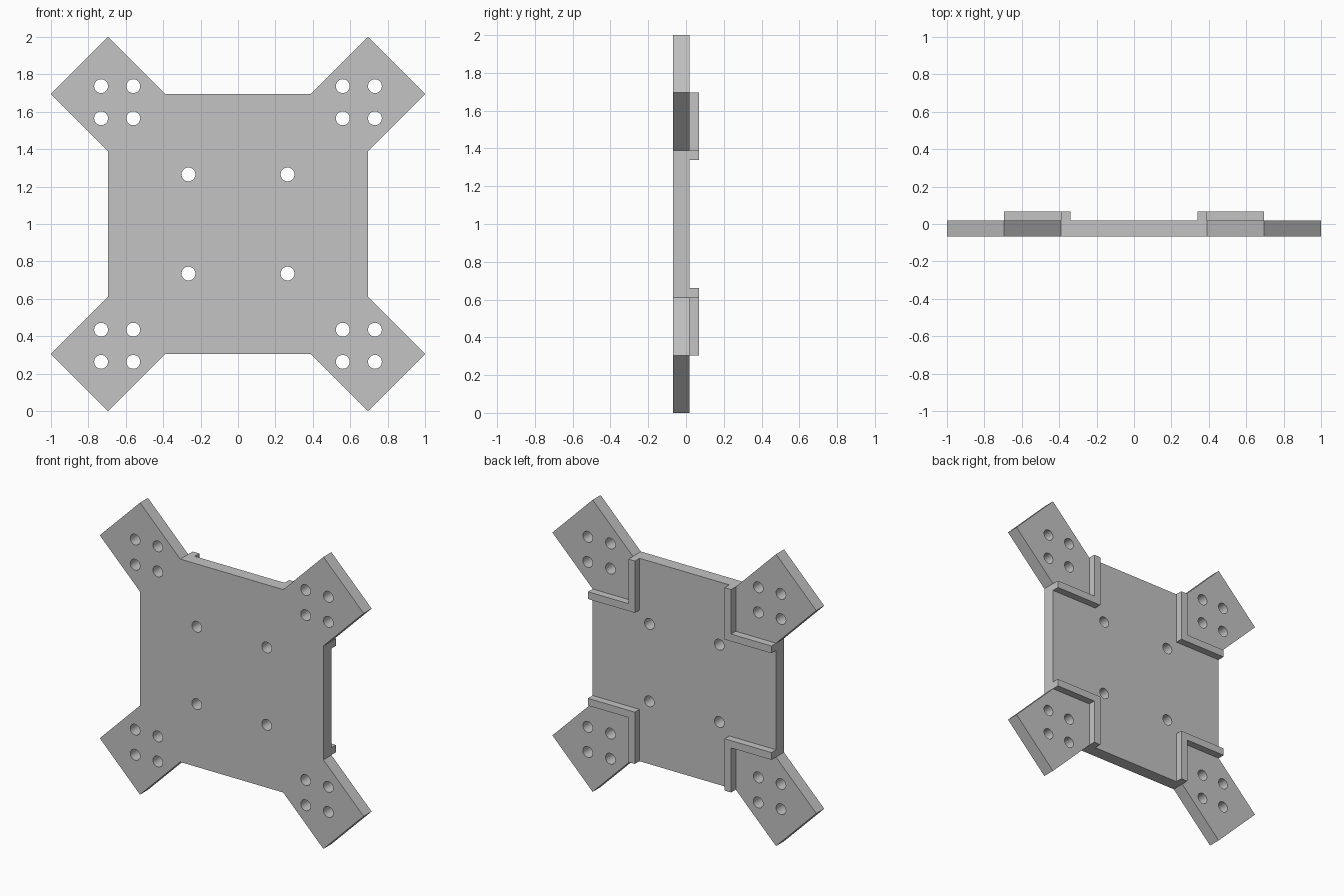
import bpy, bmesh, math

if "Cube" in bpy.data.objects:
    bpy.data.objects.remove(bpy.data.objects["Cube"])

BACK_RIB, BACK_PLATE, FRONT = 0.068, 0.018, -0.068
EDGE, NOTCH, RIB = 0.695, 0.39, 0.34
HOLE_R, HOLE_SIDES = 0.037, 32

grey = bpy.data.materials.new("light_grey")
grey.diffuse_color = (0.55, 0.55, 0.55, 1)
grey.use_nodes = True
grey.node_tree.nodes["Principled BSDF"].inputs["Base Color"].default_value = grey.diffuse_color


def extruded(name, loops, y0, y1):
    """Fill the (x, z) loops, later loops being holes, and extrude from y0 to y1."""
    curve = bpy.data.curves.new(name + "_profile", 'CURVE')
    curve.dimensions = '2D'
    curve.fill_mode = 'BOTH'
    curve.extrude = (y1 - y0) / 2
    for loop in loops:
        spline = curve.splines.new('POLY')
        spline.points.add(len(loop) - 1)
        for point, (x, z) in zip(spline.points, loop):
            point.co = (x, z, 0, 1)
        spline.use_cyclic_u = True
    helper = bpy.data.objects.new(name + "_profile", curve)
    bpy.context.collection.objects.link(helper)
    bpy.context.view_layer.update()
    deps = bpy.context.evaluated_depsgraph_get()
    mesh = bpy.data.meshes.new_from_object(helper.evaluated_get(deps))
    bpy.data.objects.remove(helper)

    # Stand the profile upright and weld caps to walls
    bm = bmesh.new()
    bm.from_mesh(mesh)
    for v in bm.verts:
        x, z, d = v.co
        v.co = (x, (y0 + y1) / 2 - d, z + 1)
    bmesh.ops.remove_doubles(bm, verts=bm.verts, dist=1e-5)
    bmesh.ops.recalc_face_normals(bm, faces=bm.faces)
    bm.to_mesh(mesh)
    bm.free()
    mesh.materials.clear()
    mesh.materials.append(grey)
    obj = bpy.data.objects.new(name, mesh)
    bpy.context.collection.objects.link(obj)
    bpy.ops.object.select_all(action='DESELECT')
    obj.select_set(True)
    bpy.context.view_layer.objects.active = obj
    bpy.ops.object.shade_smooth_by_angle(angle=math.radians(30))
    return obj


def circle(cx, cz):
    steps = [2 * math.pi * i / HOLE_SIDES for i in range(HOLE_SIDES)]
    return [(cx + HOLE_R * math.cos(a), cz + HOLE_R * math.sin(a)) for a in steps]


# Square plate with four diagonal arms: one corner turned four times
outline = []
for c, s in ((1, 0), (0, 1), (-1, 0), (0, -1)):
    for x, z in ((EDGE, NOTCH), (1, EDGE), (EDGE, 1), (NOTCH, EDGE)):
        outline.append((c * x - s * z, s * x + c * z))

# Mounting holes: one in each quarter of the plate, four on each arm
quadrants = [(sx, sz) for sx in (-1, 1) for sz in (-1, 1)]
spots = [(0.265, 0.265)] + [(x, z) for x in (0.56, 0.732) for z in (0.565, 0.737)]
holes = [circle(sx * x, sz * z) for sx, sz in quadrants for x, z in spots]
extruded("mounting_plate", [outline] + holes, FRONT, BACK_PLATE)

# L-shaped ribs on the back, boxing in the root of each arm
rib = [(RIB, RIB), (EDGE, RIB), (EDGE, NOTCH), (NOTCH, NOTCH), (NOTCH, EDGE), (RIB, EDGE)]
for sx, sz in quadrants:
    name = "%s_%s_rib" % ("upper" if sz > 0 else "lower", "right" if sx > 0 else "left")
    extruded(name, [[(sx * x, sz * z) for x, z in rib]], BACK_PLATE, BACK_RIB)
